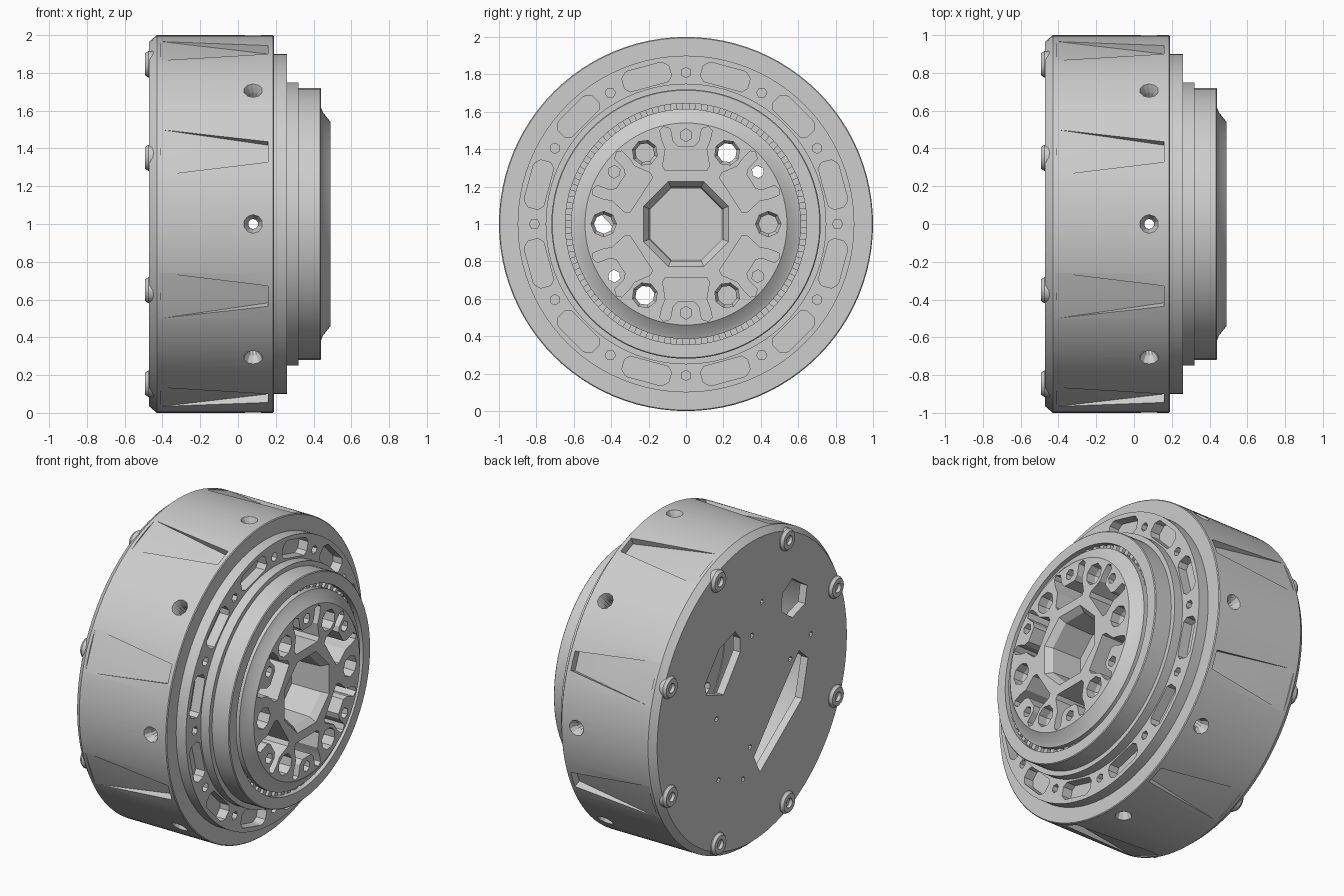
import bpy, bmesh
from math import cos, sin, pi, radians
from mathutils import Matrix, Vector

cube = bpy.data.objects.get("Cube")
if cube:
    bpy.data.objects.remove(cube)

metal = bpy.data.materials.new("satin grey metal")
metal.use_nodes = True
GREY = (0.61, 0.61, 0.61, 1)
metal.diffuse_color = GREY
metal.node_tree.nodes["Principled BSDF"].inputs["Base Color"].default_value = GREY


def turn(deg):
    """Rotate about the wheel axis."""
    return Matrix.Rotation(radians(deg), 4, 'X')


def at(y, z, x=0):
    return Matrix.Translation((x, y, z))


def lathe(bm, profile, n=96, mat=Matrix()):
    """Revolve a closed (x, radius) loop round the x axis."""
    rings = [[bm.verts.new(mat @ Vector((x, r * cos(2 * pi * k / n), r * sin(2 * pi * k / n))))
              for k in range(n)] for x, r in profile]
    for i, a in enumerate(rings):
        j = (i + 1) % len(rings)
        if profile[i][1] == 0 and profile[j][1] == 0:
            continue
        b = rings[j]
        for k in range(n):
            m = (k + 1) % n
            bm.faces.new((a[k], a[m], b[m], b[k]))
    bmesh.ops.remove_doubles(bm, verts=[v for r in rings for v in r], dist=1e-5)


def loft(bm, a, b, mat=Matrix()):
    """Solid between two matching loops of points."""
    va = [bm.verts.new(mat @ Vector(p)) for p in a]
    vb = [bm.verts.new(mat @ Vector(p)) for p in b]
    bm.faces.new(va)
    bm.faces.new(vb[::-1])
    for i in range(len(a)):
        j = (i + 1) % len(a)
        bm.faces.new((va[i], vb[i], vb[j], va[j]))


def prism(bm, pts, x0, x1, mat=Matrix()):
    loft(bm, [(x0, *p) for p in pts], [(x1, *p) for p in pts], mat)


def drill(bm, x0, x1, r, n, mat):
    lathe(bm, [(x0, 0), (x0, r), (x1, r), (x1, 0)], n, mat)


def make(name, bm):
    """Stand the part on the ground plane and make it an object."""
    bmesh.ops.recalc_face_normals(bm, faces=bm.faces)
    bmesh.ops.translate(bm, verts=bm.verts, vec=(0, 0, 1))
    me = bpy.data.meshes.new(name)
    bm.to_mesh(me)
    bm.free()
    me.materials.append(metal)
    ob = bpy.data.objects.new(name, me)
    bpy.context.collection.objects.link(ob)
    return ob


def finish(name, bm, cutter_bm=None):
    """Make the part, subtract the cutter, shade it."""
    ob = make(name, bm)
    bpy.ops.object.select_all(action='DESELECT')
    ob.select_set(True)
    bpy.context.view_layer.objects.active = ob
    if cutter_bm:
        cutter = make(name + "_cutter", cutter_bm)
        cutter.hide_render = True
        mod = ob.modifiers.new("cut", 'BOOLEAN')
        mod.operation, mod.solver, mod.object = 'DIFFERENCE', 'EXACT', cutter
        mod.use_self = True
        bpy.ops.object.modifier_apply(modifier=mod.name)
        bpy.data.objects.remove(cutter)
    bpy.ops.object.shade_smooth_by_angle(angle=radians(25))


# Casing drum with ramped slots and countersunk radial holes
body, cut = bmesh.new(), bmesh.new()
lathe(body, [(-.43, 1), (.185, 1), (.19, .995), (.19, .56), (.115, .56),
             (.115, .88), (-.43, .88)])
outward = at(0, 0, .08) @ Matrix.Rotation(-pi / 2, 4, 'Y')


def section(x, half, floor):
    return [(x, -half, floor), (x, half, floor), (x, half, 1.05), (x, -half, 1.05)]


for k in range(8):
    lathe(cut, [(.8, 0), (.8, .027), (.95, .027), (1.02, .06), (1.02, 0)], 10,
          turn(45 * k) @ outward)
    loft(cut, section(.16, .058, .95), section(-.41, .13, .992), turn(45 * k + 22.5))
finish("casing", body, cut)

# Back plate with large openings and small blind holes
plate, cut = bmesh.new(), bmesh.new()
lathe(plate, [(-.47, 0), (-.47, .965), (-.43, 1), (-.43, .9), (-.42, .9), (-.42, 0)])
openings = [
    [(-.57, 0), (-.48, .08), (-.25, -.17), (-.02, -.43), (-.08, -.55), (-.51, -.24)],
    [(.17, .45), (.12, .39), (.12, .3), (.29, .09), (.46, .15), (.48, .22), (.33, .4)],
    [(-.41, .57), (-.56, .47), (-.54, .36), (-.41, .32), (-.3, .4), (-.31, .51)],
]
for pts in openings:
    prism(cut, pts, -.5, -.4)
for y, z in [(-.1, .54), (0, .36), (-.39, .06), (-.6, .14), (.36, -.04),
             (.02, -.35), (.34, -.44), (.09, -.53)]:
    drill(cut, -.5, -.44, .016, 8, at(y, z))
finish("back_plate", plate, cut)

# Button-head screws around the back rim, each with a socket
screws = bmesh.new()
for k in range(8):
    lathe(screws, [(-.42, 0), (-.42, .07), (-.475, .07), (-.492, .058), (-.492, .03),
                   (-.46, .03), (-.46, 0)], 18, turn(45 * k + 22.5) @ at(.915, 0))
finish("back_screws", screws)

# Stepped front flange with rounded pockets and small holes
flange, cut = bmesh.new(), bmesh.new()
lathe(flange, [(.18, .9), (.26, .9), (.26, .75), (.32, .75), (.32, .72), (.435, .72),
               (.44, .715), (.44, .645), (.18, .645)])
quarter = [(.13, .785), (.13, .84), (.105, .865), (.09, .87)]
pocket = [(.105, .76)] + quarter + [(-y, z) for y, z in quarter[::-1]] + [(-.105, .76)]
for k in range(12):
    prism(cut, pocket, .195, .3, turn(30 * k + 15))
    drill(cut, .195, .3, .028, 6, turn(30 * k) @ at(.81, 0))
finish("front_flange", flange, cut)

# Fine ribs in the gap between flange and hub
ribs = bmesh.new()
for k in range(60):
    prism(ribs, [(-.018, .6), (.018, .6), (.018, .65), (-.018, .65)], .2, .41, turn(6 * k))
finish("bearing_ribs", ribs)

# Output hub with bolt bosses, branched pockets and a central bore
hub, cut = bmesh.new(), bmesh.new()
lathe(hub, [(.12, 0), (.12, .615), (.44, .615), (.45, .59), (.49, .54), (.49, 0)])
lathe(cut, [(.25, 0), (.25, .205), (.45, .215), (.52, .27), (.52, 0)], 8, turn(22.5))
arm = [(.11, .285), (.125, .31), (.11, .4), (.13, .45), (.14, .5), (.12, .52), (.085, .51),
       (.07, .44), (.045, .415)]
branch = arm + [(-y, z) for y, z in arm[::-1]]
for k in range(6):
    lathe(cut, [(.05, 0), (.05, .052), (.4, .052), (.43, .068), (.55, .068), (.55, 0)], 8,
          turn(60 * k) @ at(.44, 0))
# Pockets and small holes lean away from the wide spokes at either side
for side in (0, 180):
    for pocket_turn, hole_turn in ((33, 36), (90, 90), (147, 144)):
        prism(cut, branch, .29, .55, turn(side + pocket_turn - 90))
        drill(cut, .05, .55, .034, 6, turn(side + hole_turn) @ at(.475, 0))
finish("output_hub", hub, cut)
